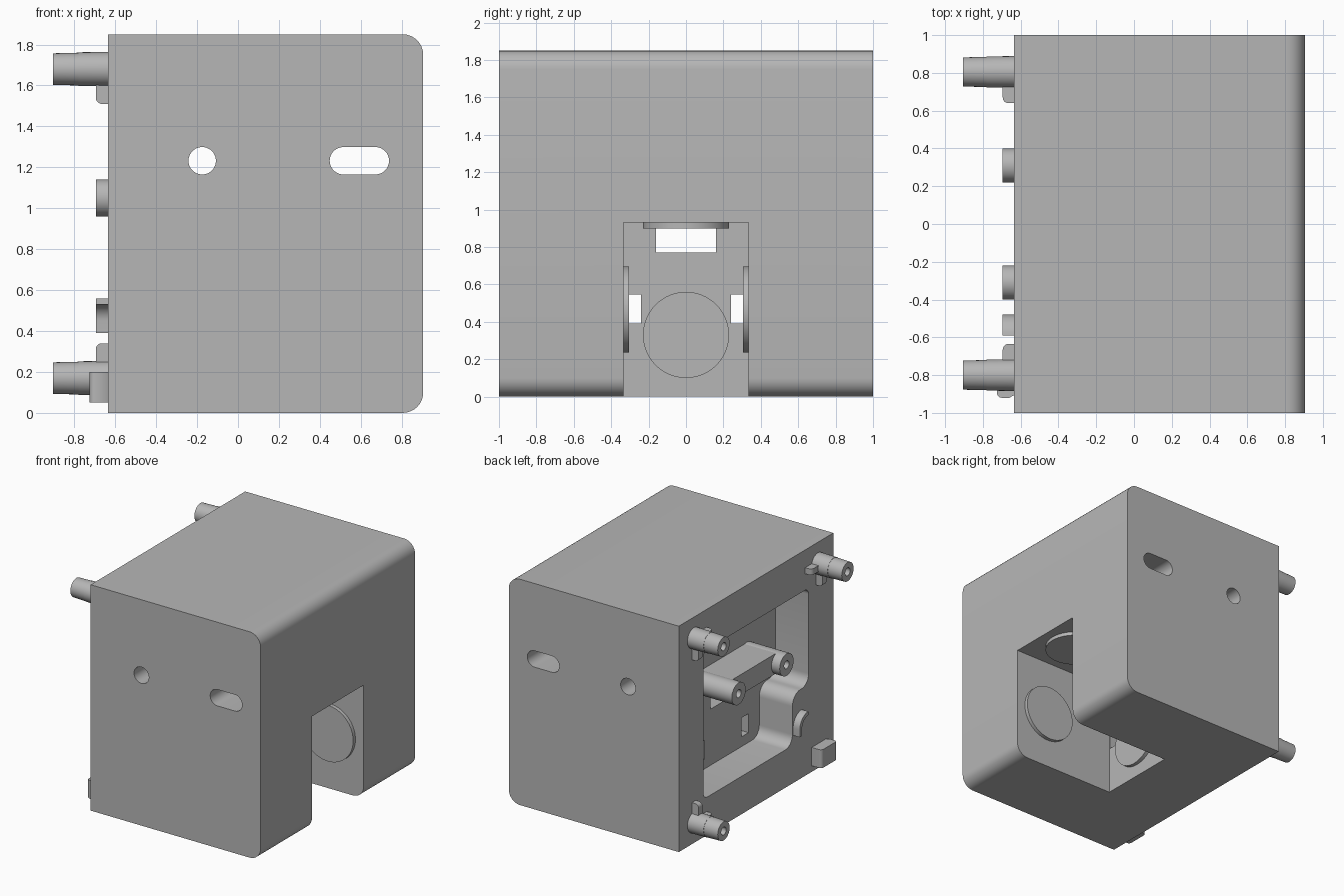
import bpy, bmesh, math
from mathutils import Vector

if "Cube" in bpy.data.objects:
    bpy.data.objects.remove(bpy.data.objects["Cube"])

grey = bpy.data.materials.new("light_grey")
grey.diffuse_color = (0.47, 0.47, 0.47, 1)
grey.use_nodes = True
grey.node_tree.nodes["Principled BSDF"].inputs["Base Color"].default_value = grey.diffuse_color
FRONT, FLOOR, BACK = -0.635, -0.335, -0.03   # open face, cavity floor, notch wall


def rounded(pts, n=8):
    """Outline from (u, v, radius) corners."""
    out = []
    for i, (u, v, r) in enumerate(pts):
        p = Vector((u, v))
        if r == 0:
            out.append(p)
            continue
        a = (Vector(pts[i - 1][:2]) - p).normalized()
        b = (Vector(pts[(i + 1) % len(pts)][:2]) - p).normalized()
        half = a.angle(b) / 2
        c = p + (a + b).normalized() * (r / math.sin(half))
        s, e = p + a * (r / math.tan(half)) - c, p + b * (r / math.tan(half)) - c
        sweep = math.pi - 2 * half
        for k in range(n + 1):
            t = k / n
            out.append(c + (s * math.sin((1 - t) * sweep) + e * math.sin(t * sweep)) / math.sin(sweep))
    return out


def finish(name, bm):
    bmesh.ops.recalc_face_normals(bm, faces=bm.faces)
    me = bpy.data.meshes.new(name)
    bm.to_mesh(me)
    bm.free()
    me.materials.append(grey)
    ob = bpy.data.objects.new(name, me)
    bpy.context.collection.objects.link(ob)
    smooth(ob)
    return ob


def smooth(ob):
    ob.data.shade_smooth()
    ob.data.set_sharp_from_angle(angle=math.radians(30))


def prism(name, outline, axis, a, b):
    """Extrude a 2D outline along an axis from a to b."""
    place = {"x": lambda u, v, w: (w, u, v),
             "y": lambda u, v, w: (u, w, v),
             "z": lambda u, v, w: (u, v, w)}[axis]
    bm = bmesh.new()
    lo, hi = ([bm.verts.new(place(p[0], p[1], w)) for p in outline] for w in (a, b))
    n = len(outline)
    bm.faces.new(lo)
    bm.faces.new(hi)
    for i in range(n):
        bm.faces.new((lo[i], lo[(i + 1) % n], hi[(i + 1) % n], hi[i]))
    return finish(name, bm)


def box(name, x, y, z):
    return prism(name, [(x[0], y[0]), (x[1], y[0]), (x[1], y[1]), (x[0], y[1])], "z", *z)


def circle(u, v, r, n=40):
    return [(u + r * math.cos(math.tau * k / n), v + r * math.sin(math.tau * k / n)) for k in range(n)]


def post(name, y, z, profile, n=32):
    """Turn an (x, radius) profile around an axis parallel to x."""
    bm = bmesh.new()
    rings = [[bm.verts.new((x, p[0], p[1])) for p in circle(y, z, r, n)] for x, r in profile]
    for r0, r1 in zip(rings, rings[1:]):
        for i in range(n):
            bm.faces.new((r0[i], r0[(i + 1) % n], r1[(i + 1) % n], r1[i]))
    bm.faces.new(rings[0])
    bm.faces.new(rings[-1])
    return finish(name, bm)


# Main block, rounded along the two far edges
body = prism("housing", rounded([(FRONT, 0, 0), (0.905, 0, 0.1), (0.905, 1.85, 0.1), (FRONT, 1.85, 0)]),
             "y", -1, 1)

cutters = [
    # shallow cavity with a stepped lower corner
    prism("cavity_cut", rounded([(0.68, 0.31, 0.05), (0.68, 1.52, 0.05), (-0.68, 1.52, 0.05),
                                 (-0.68, 0.73, 0.09), (-0.47, 0.73, 0.1), (-0.47, 0.31, 0.09)]),
          "x", -0.8, FLOOR),
    # notch open to the far face and the underside
    box("notch_cut", (BACK, 1.2), (-0.335, 0.335), (-0.2, 0.93)),
    # slots between notch and cavity
    box("top_slot_cut", (-0.4, 0.05), (-0.16, 0.16), (0.77, 0.925)),
    box("side_slot_cut", (-0.4, 0.05), (0.24, 0.33), (0.39, 0.545)),
    box("side_slot_cut", (-0.4, 0.05), (-0.33, -0.24), (0.39, 0.545)),
    # cross holes
    prism("round_hole_cut", circle(-0.175, 1.232, 0.067), "y", -1.2, 1.2),
    prism("long_hole_cut", rounded([(0.448, 1.165, 0.0669), (0.738, 1.165, 0.0669),
                                    (0.738, 1.299, 0.0669), (0.448, 1.299, 0.0669)]), "y", -1.2, 1.2),
]
for c in cutters:
    m = body.modifiers.new("cut", "BOOLEAN")
    m.operation, m.solver, m.object = "DIFFERENCE", "EXACT", c
bpy.context.view_layer.update()
cut_mesh = bpy.data.meshes.new_from_object(body.evaluated_get(bpy.context.evaluated_depsgraph_get()))
body.modifiers.clear()
body.data = cut_mesh
for c in cutters:
    bpy.data.objects.remove(c)
smooth(body)

# Raised discs inside the notch
prism("rear_disc", circle(0, 0.33, 0.23, 64), "x", BACK - 0.01, BACK + 0.03)
prism("top_disc", circle(0.6, 0, 0.23, 64), "z", 0.9, 0.94)
for s in (-1, 1):
    prism("side_disc", circle(0.6, 0.465, 0.23, 64), "y", s * 0.305, s * 0.345)

# Corner pegs with pilot holes and two locating ribs each
for y, z in ((0.805, 1.68), (-0.8, 1.68), (-0.8, 0.17), (0.805, 0.17)):
    sy, sz = (-1 if y > 0 else 1), (-1 if z > 1 else 1)
    if y < 0 and z < 1:
        continue
    post("corner_peg", y, z, [(FRONT + 0.01, 0.084), (-0.78, 0.082), (-0.78, 0.08),
                              (-0.905, 0.077), (-0.905, 0.032), (-0.75, 0.032)])
    tip = z + sz * 0.17
    prism("upright_rib", rounded([(FRONT + 0.01, z, 0), (FRONT + 0.01, tip, 0),
                                  (-0.695, tip, 0.03), (-0.695, z, 0)]), "y", y - 0.025, y + 0.025)
    tip = y + sy * 0.165
    prism("level_rib", rounded([(FRONT + 0.01, y, 0), (FRONT + 0.01, tip, 0),
                                (-0.695, tip, 0.03), (-0.695, y, 0)]), "z", z - 0.025, z + 0.025)

# Key block in the remaining corner
prism("key_block", rounded([(FRONT + 0.01, -0.9, 0), (-0.66, -0.92, 0), (-0.725, -0.92, 0.025),
                            (-0.725, -0.72, 0.025), (FRONT + 0.01, -0.72, 0)]), "z", 0.05, 0.2)

# Crossbar on the cavity floor carrying two posts
box("crossbar", (-0.62, FLOOR + 0.01), (-0.31, 0.31), (0.97, 1.135))
for s in (-1, 1):
    post("inner_post", s * 0.31, 1.05, [(FLOOR + 0.01, 0.09), (-0.695, 0.09),
                                        (-0.695, 0.032), (-0.55, 0.032)])

# Curved lip beside the stepped corner
arc = [(math.cos(a), math.sin(a)) for a in (math.pi / 2 * k / 10 for k in range(11))]
outer = [(-0.59 + 0.11 * c, 0.45 + 0.11 * s) for c, s in arc]
inner = [(-0.59 + 0.08 * c, 0.45 + 0.08 * s) for c, s in reversed(arc)]
prism("curved_lip", [(-0.48, 0.39)] + outer + inner + [(-0.51, 0.39)], "x", -0.695, FRONT + 0.01)
